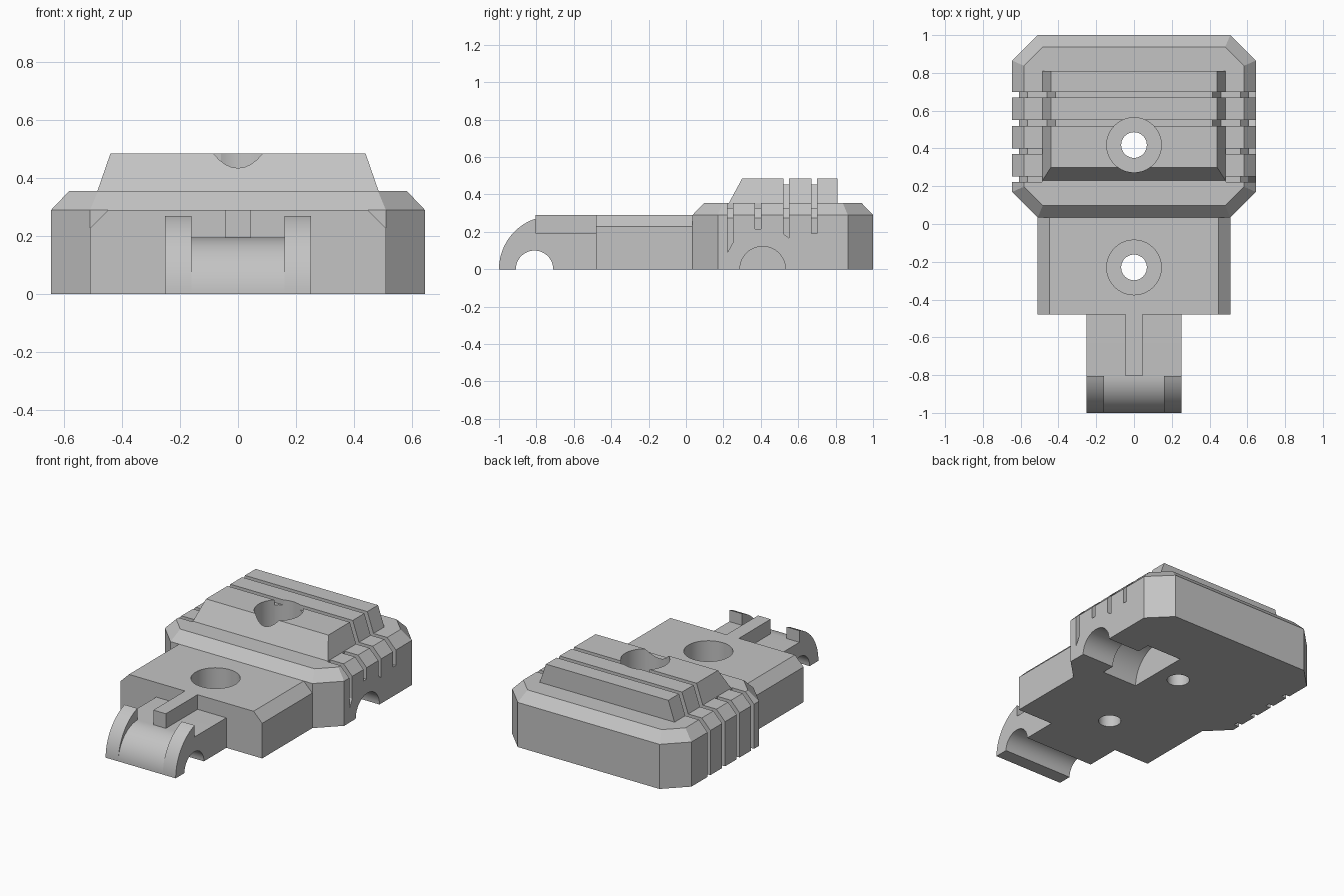
import bpy, bmesh
from math import cos, sin, pi, radians, acos

cube = bpy.data.objects.get("Cube")
if cube:
    bpy.data.objects.remove(cube, do_unlink=True)

grey = bpy.data.materials.new("light_grey")
grey.use_nodes = True
grey.diffuse_color = (0.55, 0.55, 0.55, 1)
grey.node_tree.nodes["Principled BSDF"].inputs["Base Color"].default_value = (0.55, 0.55, 0.55, 1)


def loft(name, rings):
    """Solid made by bridging equal-length rings of points and capping the ends."""
    bm = bmesh.new()
    loops = [[bm.verts.new(p) for p in ring] for ring in rings]
    n = len(loops[0])
    bm.faces.new(loops[0])
    bm.faces.new(loops[-1])
    for a, b in zip(loops, loops[1:]):
        for i in range(n):
            j = (i + 1) % n
            bm.faces.new((a[i], a[j], b[j], b[i]))
    bmesh.ops.recalc_face_normals(bm, faces=bm.faces[:])
    mesh = bpy.data.meshes.new(name)
    bm.to_mesh(mesh)
    bm.free()
    mesh.materials.append(grey)
    obj = bpy.data.objects.new(name, mesh)
    bpy.context.collection.objects.link(obj)
    return obj


def along_x(name, pts, x0, x1):
    return loft(name, [[(x, y, z) for y, z in pts] for x in (x0, x1)])


def along_y(name, pts, y0, y1):
    return loft(name, [[(x, y, z) for x, z in pts] for y in (y0, y1)])


def arc(cx, cz, r, a0, a1, n=20):
    return [(cx + r * cos(a0 + (a1 - a0) * i / n), cz + r * sin(a0 + (a1 - a0) * i / n))
            for i in range(n + 1)]


def combine(target, tool, operation="DIFFERENCE"):
    """Apply a boolean and remove the helper."""
    tool.hide_render = True
    mod = target.modifiers.new("boolean", "BOOLEAN")
    mod.operation = operation
    mod.solver = "EXACT"
    mod.object = tool
    bpy.context.view_layer.objects.active = target
    bpy.ops.object.modifier_apply(modifier=mod.name)
    bpy.data.objects.remove(tool, do_unlink=True)


def cut_screw_hole(target, y):
    """Narrow through hole with a wide counterbore from above."""
    for r, bottom in ((0.145, 0.1), (0.068, -0.1)):
        circle = arc(0, y, r, 0, 2 * pi, 40)[:-1]
        combine(target, loft("hole_cutter", [[(x, v, z) for x, v in circle] for z in (bottom, 0.7)]))


# Main body: chamfered octagon with a bevelled top edge
def octagon(d, c, z):
    x, y0, y1 = 0.645 - d, 0.035 + d, 1 - d
    return [(x - c, y0, z), (x, y0 + c, z), (x, y1 - c, z), (x - c, y1, z),
            (c - x, y1, z), (-x, y1 - c, z), (-x, y0 + c, z), (c - x, y0, z)]


body = loft("main_body", [octagon(0, 0.135, 0), octagon(0, 0.135, 0.29), octagon(0.062, 0.1, 0.355)])


# Raised block with sloping sides and front
def block_ring(x, y0, z):
    return [(x, y0, z), (x, 0.81, z), (-x, 0.81, z), (-x, y0, z)]


block = loft("raised_block", [block_ring(0.504, 0.2, 0.3), block_ring(0.44, 0.3, 0.485)])
combine(body, block, "UNION")

# Grooves: front edge, floor height at front and back, whether they cross the block
grooves = [(0.222, 0.09, 0.145, False), (0.37, 0.215, 0.215, False),
           (0.52, 0.19, 0.168, True), (0.67, 0.19, 0.19, True)]
for y, front_floor, back_floor, crosses in grooves:
    for side in (1, -1):
        rings = []
        for yy, floor in ((y, front_floor), (y + 0.03, back_floor)):
            if side < 0:
                floor = -0.1
            pts = [(0.75, floor), (0.61, floor), (0.61, 0.275), (0.565, 0.328)]
            if crosses:
                pts += [(0.46, 0.328), (0.415, 0.452), (-0.001, 0.452), (-0.001, 0.6)]
            else:
                pts += [(0.486, 0.328), (0.486, 0.6)]
            pts.append((0.75, 0.6))
            rings.append([(side * px, yy, pz) for px, pz in pts])
        combine(body, loft("groove_cutter", rings))

# Stepped half-round recess entering from the left side, open underneath
for r, x0, x1 in ((0.122, 0.35, 0.8), (0.21, 0.155, 0.41)):
    profile = [(0.41 + r, -0.1)] + arc(0.41, 0, r, 0, pi, 28) + [(0.41 - r, -0.1)]
    combine(body, along_x("recess_cutter", profile, x0, x1))
cut_screw_hole(body, 0.418)

# Front deck with chamfered long edges
deck = along_y("front_deck", [(-0.51, 0), (0.51, 0), (0.51, 0.228), (0.448, 0.29),
                              (-0.448, 0.29), (-0.51, 0.228)], -0.48, 0.05)
cut_screw_hole(deck, -0.23)

# Hinge tongue with rounded nose and a half-round channel below
tongue = along_x("hinge_tongue", arc(-0.805, 0, 0.195, pi, pi / 2)
                 + [(-0.47, 0.195), (-0.47, 0)] + arc(-0.81, 0, 0.1, 0, pi), -0.252, 0.252)

# Taller curved ears at both ends of the nose
ear_profile = arc(-0.715, 0, 0.285, pi, pi - acos(0.09 / 0.285)) + [(-0.805, 0.15), (-0.93, 0.09), (-0.96, 0)]
ears = [along_x(name, ear_profile, s * 0.16, s * 0.252)
        for name, s in (("left_ear", 1), ("right_ear", -1))]

# Centre rib on the tongue
rib = along_x("centre_rib", [(-0.805, 0.18), (-0.47, 0.18), (-0.47, 0.29), (-0.805, 0.29)], -0.045, 0.045)

# Smooth curved walls, keep edges sharp
bpy.ops.object.select_all(action="DESELECT")
for obj in [body, deck, tongue, rib] + ears:
    obj.select_set(True)
bpy.context.view_layer.objects.active = body
bpy.ops.object.shade_smooth_by_angle(angle=radians(20))
